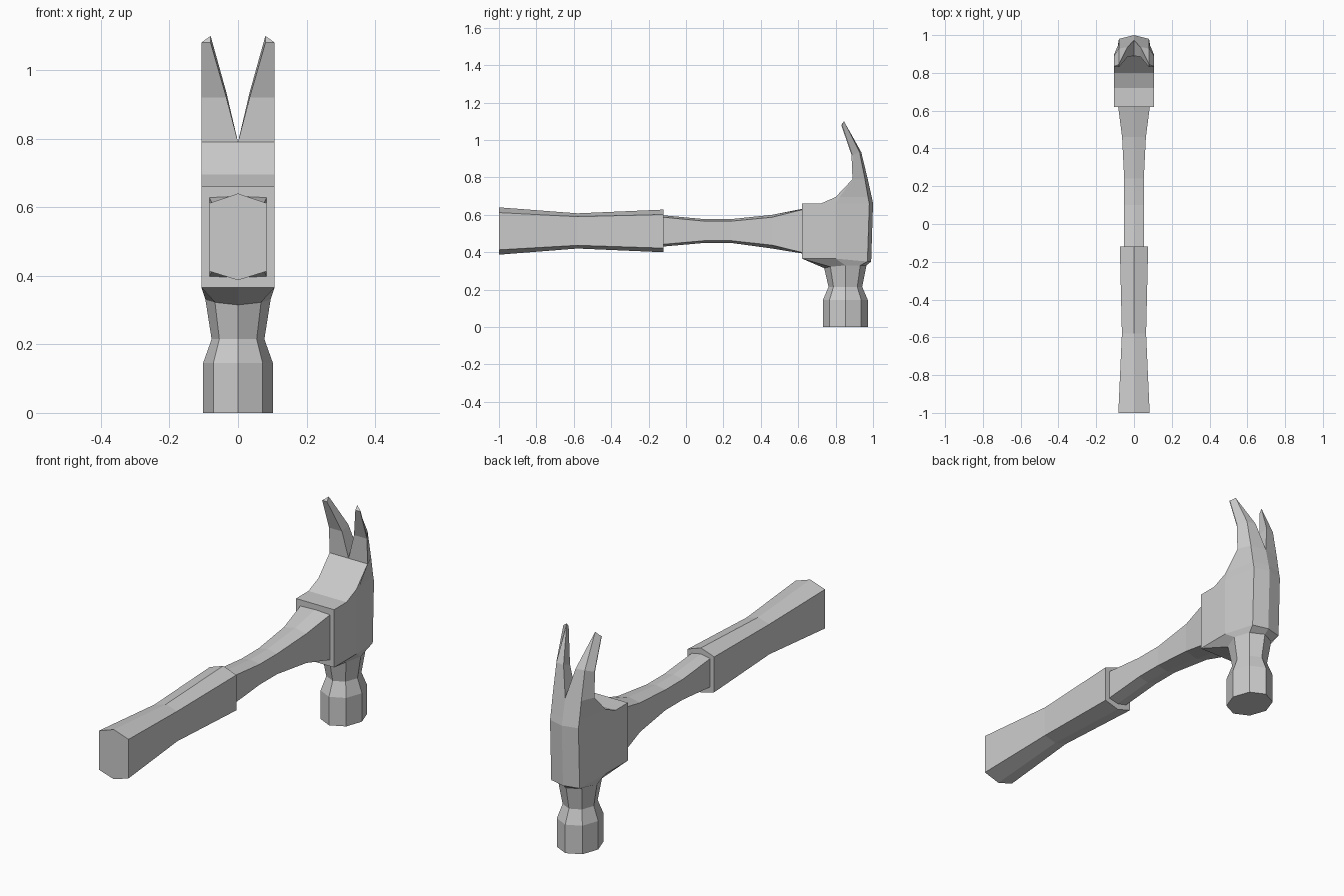
import bpy, bmesh

if "Cube" in bpy.data.objects:
    bpy.data.objects.remove(bpy.data.objects["Cube"], do_unlink=True)

grey = bpy.data.materials.new("plain grey")
grey.use_nodes = True
GREY = (0.6, 0.6, 0.6, 1)
grey.diffuse_color = GREY
grey.node_tree.nodes["Principled BSDF"].inputs["Base Color"].default_value = GREY


def loft_half(name, rings, split_from=None):
    """Skin half-sections, mirror them across x, and weld the seam.
    From ring split_from on, the inner side is walled as well."""
    bm = bmesh.new()
    rows = [[bm.verts.new(p) for p in ring] for ring in rings]
    for i, (a, b) in enumerate(zip(rows, rows[1:])):
        for j in range(len(a) - 1):
            bm.faces.new((a[j], a[j + 1], b[j + 1], b[j]))
        if split_from is not None and i >= split_from:
            bm.faces.new((a[-1], a[0], b[0], b[-1]))
    bm.faces.new(rows[0])
    bm.faces.new(rows[-1])
    bmesh.ops.remove_doubles(bm, verts=bm.verts, dist=0.0005)
    bmesh.ops.mirror(bm, geom=bm.verts[:] + bm.edges[:] + bm.faces[:],
                     axis='X', merge_dist=0.0005)
    bmesh.ops.remove_doubles(bm, verts=bm.verts, dist=0.0005)
    bmesh.ops.recalc_face_normals(bm, faces=bm.faces)
    mesh = bpy.data.meshes.new(name)
    bm.to_mesh(mesh)
    bm.free()
    mesh.materials.append(grey)
    obj = bpy.data.objects.new(name, mesh)
    bpy.context.collection.objects.link(obj)
    return obj


def octagon(z, rx, ry, drop=0.0):
    """Half of an eight-sided section, front to back."""
    d = 0.707
    c = 0.852
    return [(0, c - ry, z - drop), (rx * d, c - ry * d, z - drop / 2),
            (rx, c, z), (rx * d, c + ry * d, z), (0, c + ry, z)]


def block(z, front, side, back, dip=0.0):
    """Half of the head body section, front to back."""
    w = 0.107
    return [(0, front, z), (w, front, z), (w, side, z),
            (0.08, back - 0.02, z - dip), (0, back, z - dip)]


def prong(z, inner, front, back, rise=0.0):
    """Section of one claw prong."""
    w = 0.107
    return [(inner, front, z), (w, front, z), (w, front + 0.004, z),
            (max(0.08, inner), back - 0.015 * (1 - inner / 0.08), z + rise),
            (inner, back, z + rise)]


# Striking face, neck, body and claw
head = [
    octagon(0, 0.102, 0.12),
    octagon(0.145, 0.102, 0.12),
    octagon(0.215, 0.077, 0.09),
    octagon(0.33, 0.095, 0.113, 0.015),
    block(0.366, 0.62, 0.80, 0.99, 0.016),
    block(0.66, 0.62, 0.80, 1.0),
    block(0.66, 0.72, 0.80, 1.0),
    block(0.695, 0.80, 0.82, 0.993),
    prong(0.79, 0, 0.89, 0.972),
    prong(0.92, 0.034, 0.885, 0.937, 0.015),
    prong(1.08, 0.08, 0.83, 0.845, 0.02),
]
loft_half("hammer_head", head, split_from=8)


def bar(sections):
    """Six-sided half-sections: y, half width, top, shoulder, lower, bottom."""
    return [[(0, y, t), (w, y, s), (w, y, l), (0, y, b)]
            for y, w, t, s, l, b in sections]


# Shaft running from inside the grip to the head
loft_half("shaft", bar([
    (-0.15, 0.052, 0.60, 0.59, 0.44, 0.428),
    (0.10, 0.052, 0.577, 0.566, 0.462, 0.45),
    (0.24, 0.052, 0.577, 0.566, 0.462, 0.45),
    (0.46, 0.063, 0.60, 0.587, 0.438, 0.42),
    (0.63, 0.085, 0.634, 0.63, 0.396, 0.392),
]))

# Flared grip
loft_half("grip", bar([
    (-1.0, 0.083, 0.64, 0.612, 0.413, 0.387),
    (-0.58, 0.064, 0.608, 0.59, 0.437, 0.42),
    (-0.12, 0.075, 0.628, 0.602, 0.422, 0.40),
]))
